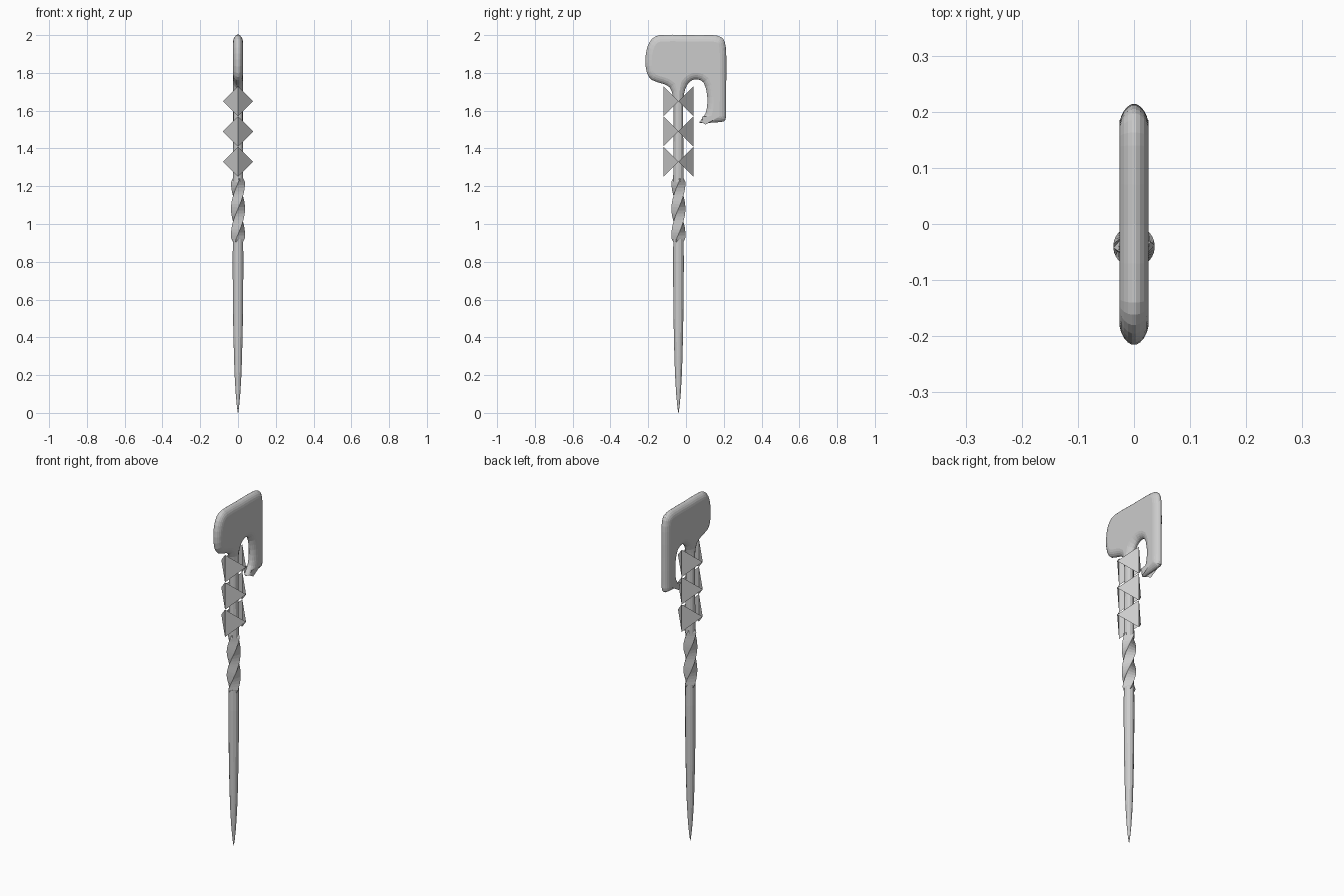
import bpy, bmesh, math
from mathutils import Vector

if "Cube" in bpy.data.objects:
    bpy.data.objects.remove(bpy.data.objects["Cube"])

CY = -0.04  # shaft centre line


def make(name, bm):
    bmesh.ops.remove_doubles(bm, verts=bm.verts, dist=1e-5)
    bmesh.ops.recalc_face_normals(bm, faces=bm.faces)
    me = bpy.data.meshes.new(name)
    bm.to_mesh(me)
    bm.free()
    ob = bpy.data.objects.new(name, me)
    bpy.context.collection.objects.link(ob)
    return ob


def loft(bm, rings, caps=True):
    loops = [[bm.verts.new(p) for p in r] for r in rings]
    for a, b in zip(loops, loops[1:]):
        n = len(a)
        for i in range(n):
            bm.faces.new((a[i], a[(i + 1) % n], b[(i + 1) % n], b[i]))
    if caps:
        bm.faces.new(loops[0][::-1])
        bm.faces.new(loops[-1])


def ring(n, r, z, turn=0.0):
    return [(r * math.cos(turn + 2 * math.pi * i / n),
             CY + r * math.sin(turn + 2 * math.pi * i / n), z) for i in range(n)]


def shaft(name, profile, n=12):
    bm = bmesh.new()
    loft(bm, [ring(n, r, z) for r, z in profile])
    return make(name, bm)


# Tapered lower shaft and plain grip above the twist
shaft("lower_shaft", [(0.001, 0.0), (0.006, 0.035), (0.012, 0.1), (0.018, 0.2),
                      (0.0215, 0.3), (0.025, 0.45), (0.027, 0.6), (0.0285, 0.8), (0.027, 0.92)])
shaft("upper_shaft", [(0.028, 1.22), (0.027, 1.3), (0.025, 1.5), (0.025, 1.66),
                      (0.024, 1.72), (0.02, 1.78)])

# Twisted square section
bm = bmesh.new()
steps = 20
rings = []
for i in range(steps + 1):
    z = 0.905 + 0.335 * i / steps
    r = 0.037 if 0 < i < steps else 0.03
    rings.append(ring(4, r, z, (z - 0.945) / 0.136 * math.pi / 2))
loft(bm, rings)
make("twisted_section", bm)

# Axe head outline (y, z), counted round from the top left
outline = [(-.14, 2.0), (-.18, 1.98), (-.205, 1.935), (-.215, 1.87), (-.207, 1.80),
           (-.18, 1.762), (-.12, 1.742), (-.085, 1.722), (-.07, 1.68), (-.067, 1.655), (-.067, 1.65),
           (-.013, 1.65), (-.013, 1.655), (-.01, 1.69), (.005, 1.735), (.03, 1.76), (.06, 1.766),
           (.092, 1.75), (.109, 1.70), (.113, 1.64), (.103, 1.585), (.075, 1.545),
           (.072, 1.535), (.10, 1.535), (.185, 1.54), (.208, 1.55), (.212, 1.59),
           (.213, 1.75), (.213, 1.90), (.205, 1.965), (.185, 1.99), (.14, 2.0), (0, 2.0)]
outline = [Vector(p) for p in outline]


def smooth_outline(pts, sub=2):
    out = []
    n = len(pts)
    for i in range(n):
        p0, p1, p2, p3 = (pts[(i + k) % n] for k in (-1, 0, 1, 2))
        s = (p2 - p1).length
        t1 = (p2 - p0).normalized() * s
        t2 = (p3 - p1).normalized() * s
        for k in range(sub):
            t = k / sub
            out.append(p1 * (2*t**3 - 3*t**2 + 1) + t1 * (t**3 - 2*t**2 + t)
                       + p2 * (3*t**2 - 2*t**3) + t2 * (t**3 - t**2))
    return out


def inset(pts, d):
    n = len(pts)
    out = []
    for i, p in enumerate(pts):
        a = (p - pts[i - 1]).normalized()
        b = (pts[(i + 1) % n] - p).normalized()
        t = (a + b).normalized()
        q = p + Vector((-t.y, t.x)) * d / max(0.75, t.dot(a))
        # keep the narrow neck from crossing itself
        if p.y < 1.72 and -0.09 < p.x < 0.02:
            q = p.lerp(Vector((CY, p.y)), min(0.8, d / 0.035))
        out.append(q)
    return out


# Pillowed cross-section: (distance in from the outline, half thickness)
section = [(0.0, 0.004), (0.004, 0.011), (0.012, 0.018), (0.022, 0.023), (0.034, 0.026)]
pts = smooth_outline(outline)
layers = [[(-x, p.x, p.y) for p in inset(pts, d)] for d, x in reversed(section)]
layers += [[(x, p.x, p.y) for p in inset(pts, d)] for d, x in section]
bm = bmesh.new()
loft(bm, layers)
make("axe_head", bm)

# Three wraps of loose triangular panels around the grip
R = 0.08
for k, zc in enumerate((1.33, 1.49, 1.65)):
    bm = bmesh.new()
    for sy in (-1, 1):
        for sx in (-1, 1):
            tri = [(0, CY + sy * R, zc - R), (sx * R, CY, zc), (0, CY + sy * R, zc + R)]
            if sx * sy > 0:
                tri.reverse()
            bm.faces.new([bm.verts.new(p) for p in tri])
    me = bpy.data.meshes.new("grip_wrap")
    bm.to_mesh(me)
    bm.free()
    bpy.context.collection.objects.link(bpy.data.objects.new(f"grip_wrap_{k + 1}", me))
